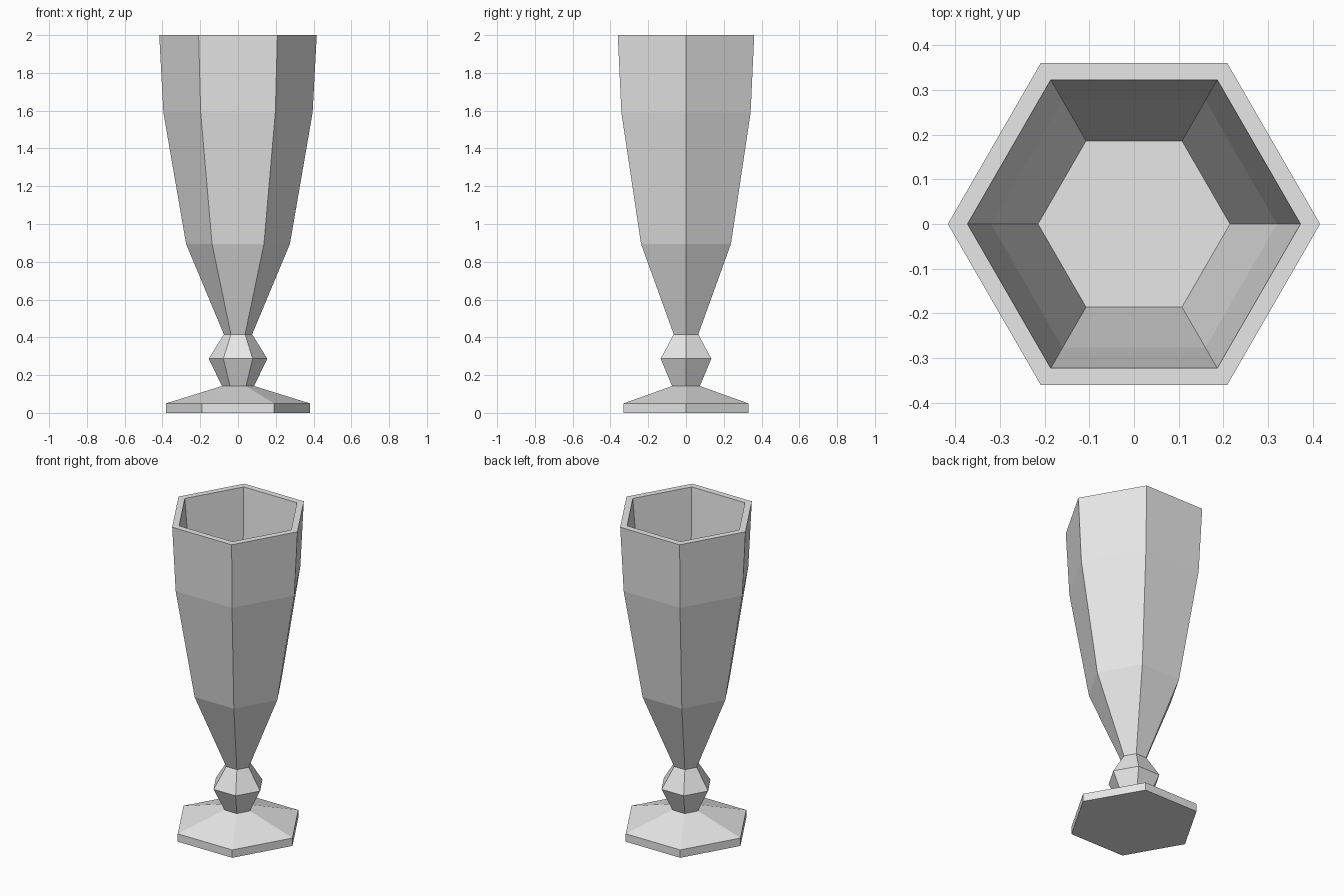
import bpy
import bmesh
from math import cos, sin, pi

SIDES = 6

if "Cube" in bpy.data.objects:
    bpy.data.objects.remove(bpy.data.objects["Cube"])

# Single plain grey
grey = bpy.data.materials.new("plain_grey")
grey.use_nodes = True
colour = (0.8, 0.8, 0.8, 1.0)
grey.diffuse_color = colour
grey.node_tree.nodes["Principled BSDF"].inputs["Base Color"].default_value = colour


def lathe(name, profile):
    """Sweep (radius, height) points round a hexagon and cap both ends."""
    bm = bmesh.new()
    rings = [[bm.verts.new((r * cos(2 * pi * i / SIDES), r * sin(2 * pi * i / SIDES), z))
              for i in range(SIDES)] for r, z in profile]
    for low, high in zip(rings, rings[1:]):
        for i in range(SIDES):
            j = (i + 1) % SIDES
            bm.faces.new((low[i], low[j], high[j], high[i]))
    bm.faces.new(rings[0][::-1])
    bm.faces.new(rings[-1])
    mesh = bpy.data.meshes.new(name)
    bm.to_mesh(mesh)
    bm.free()
    mesh.materials.append(grey)
    obj = bpy.data.objects.new(name, mesh)
    bpy.context.collection.objects.link(obj)
    return obj


# Foot, stem knob, outer bowl, flat rim, then the hollow down to its floor
foot = [(0.382, 0), (0.382, 0.05), (0.085, 0.142)]
knob = [(0.155, 0.287), (0.075, 0.416)]
bowl = [(0.275, 0.895), (0.395, 1.59), (0.417, 2.0)]
hollow = [(0.373, 2.0), (0.32, 1.4), (0.215, 0.9)]
lathe("goblet", foot + knob + bowl + hollow)
